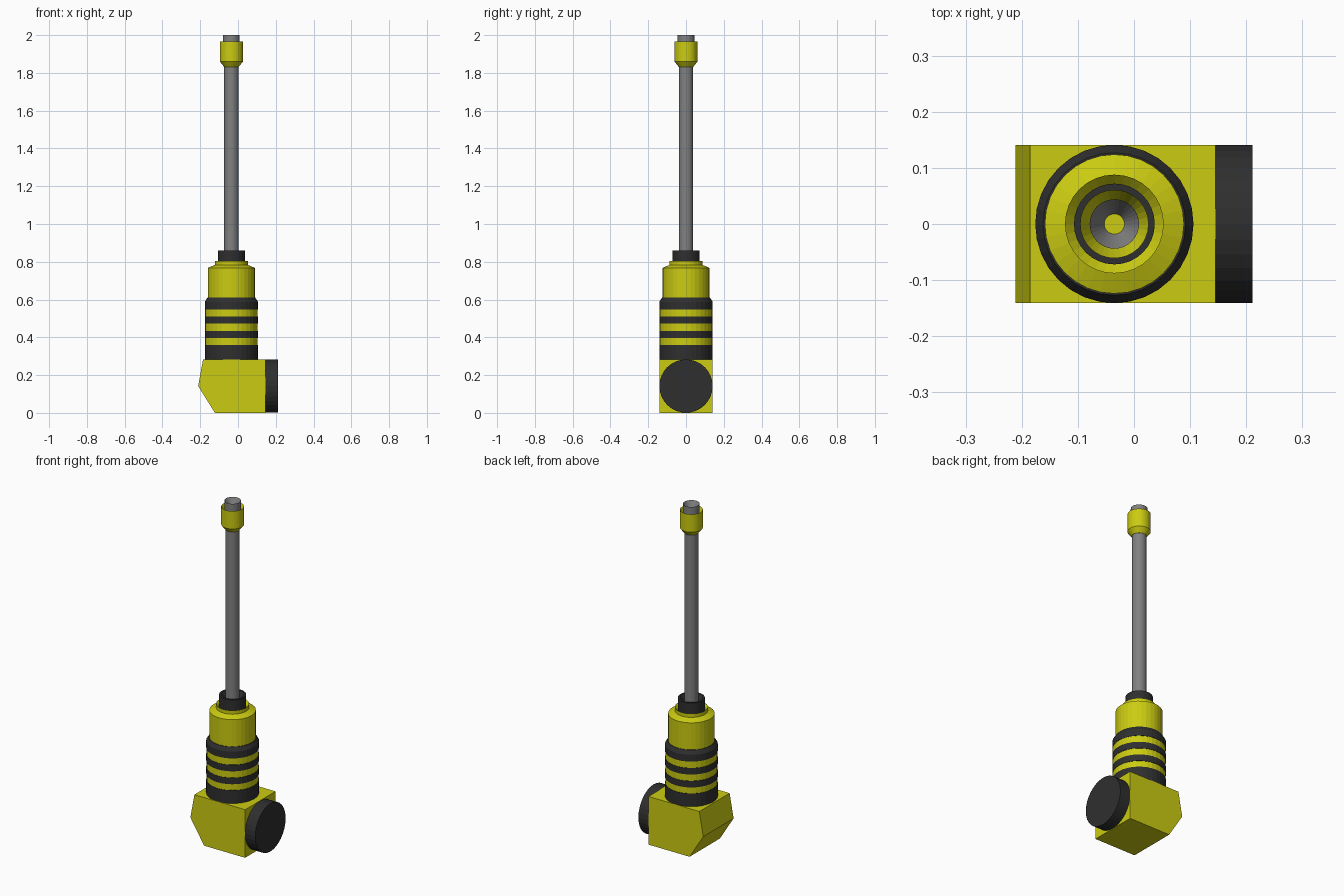
import bpy, bmesh
from math import cos, sin, pi

if "Cube" in bpy.data.objects:
    bpy.data.objects.remove(bpy.data.objects["Cube"])

AX = -0.035      # x of the upright axis
SIDES = 32


def material(name, rgb):
    m = bpy.data.materials.new(name)
    m.diffuse_color = (*rgb, 1)
    m.use_nodes = True
    m.node_tree.nodes["Principled BSDF"].inputs["Base Color"].default_value = m.diffuse_color
    return m


YELLOW = material("yellow", (0.60, 0.60, 0.006))
BLACK = material("black", (0.028, 0.028, 0.028))
STEEL = material("steel", (0.22, 0.22, 0.22))


def finish(bm, name, mat):
    bmesh.ops.recalc_face_normals(bm, faces=bm.faces)
    me = bpy.data.meshes.new(name)
    bm.to_mesh(me)
    bm.free()
    me.materials.append(mat)
    ob = bpy.data.objects.new(name, me)
    bpy.context.collection.objects.link(ob)
    return ob


def lathe(name, profile, mat):
    """Solid of revolution from (radius, z) points, capped at both ends."""
    bm = bmesh.new()
    rings = [[bm.verts.new((r * cos(2 * pi * i / SIDES), r * sin(2 * pi * i / SIDES), z))
              for i in range(SIDES)] for r, z in profile]
    for a, b in zip(rings, rings[1:]):
        for i in range(SIDES):
            j = (i + 1) % SIDES
            bm.faces.new((a[i], a[j], b[j], b[i]))
    bm.faces.new(rings[0])
    bm.faces.new(rings[-1])
    ob = finish(bm, name, mat)
    ob.location.x = AX
    return ob


# Angled housing: side profile extruded across y
bm = bmesh.new()
outline = [(-0.122, 0), (0.145, 0), (0.145, 0.283), (-0.185, 0.283), (-0.211, 0.142)]
face = bm.faces.new([bm.verts.new((x, -0.141, z)) for x, z in outline])
out = bmesh.ops.extrude_face_region(bm, geom=[face])
verts = [v for v in out["geom"] if isinstance(v, bmesh.types.BMVert)]
bmesh.ops.translate(bm, vec=(0, 0.282, 0), verts=verts)
finish(bm, "housing", YELLOW)

# Round side cap facing +x
cap = lathe("side_cap", [(0.141, 0), (0.141, 0.066)], BLACK)
cap.rotation_euler.y = pi / 2
cap.location = (0.145, 0, 0.142)

# Striped grip
lathe("grip_core", [(0.139, 0.35), (0.139, 0.56)], YELLOW)
for i, (low, high) in enumerate([(0.283, 0.36), (0.396, 0.434), (0.472, 0.51)]):
    lathe(f"grip_band_{i + 1}", [(0.141, low), (0.141, high)], BLACK)
lathe("grip_top_band", [(0.141, 0.548), (0.141, 0.588), (0.127, 0.61)], BLACK)

# Upper barrel with sloped shoulder and recessed neck
lathe("barrel", [(0.124, 0.60), (0.124, 0.768), (0.088, 0.783), (0.088, 0.805),
                 (0.072, 0.787)], YELLOW)

# Black seal with recessed mouth
lathe("rod_seal", [(0.072, 0.77), (0.072, 0.86), (0.061, 0.86), (0.040, 0.83)], BLACK)

# Long rod with a cupped end
lathe("rod", [(0.038, 0.80), (0.038, 1.90), (0.044, 1.91), (0.044, 2.0),
              (0.018, 1.95)], STEEL)
lathe("rod_core", [(0.018, 1.93), (0.018, 1.952)], YELLOW)

# Collar near the rod tip: tapered underside, funnel top
lathe("rod_collar", [(0.039, 1.832), (0.061, 1.86), (0.061, 1.965), (0.044, 1.925)], YELLOW)
